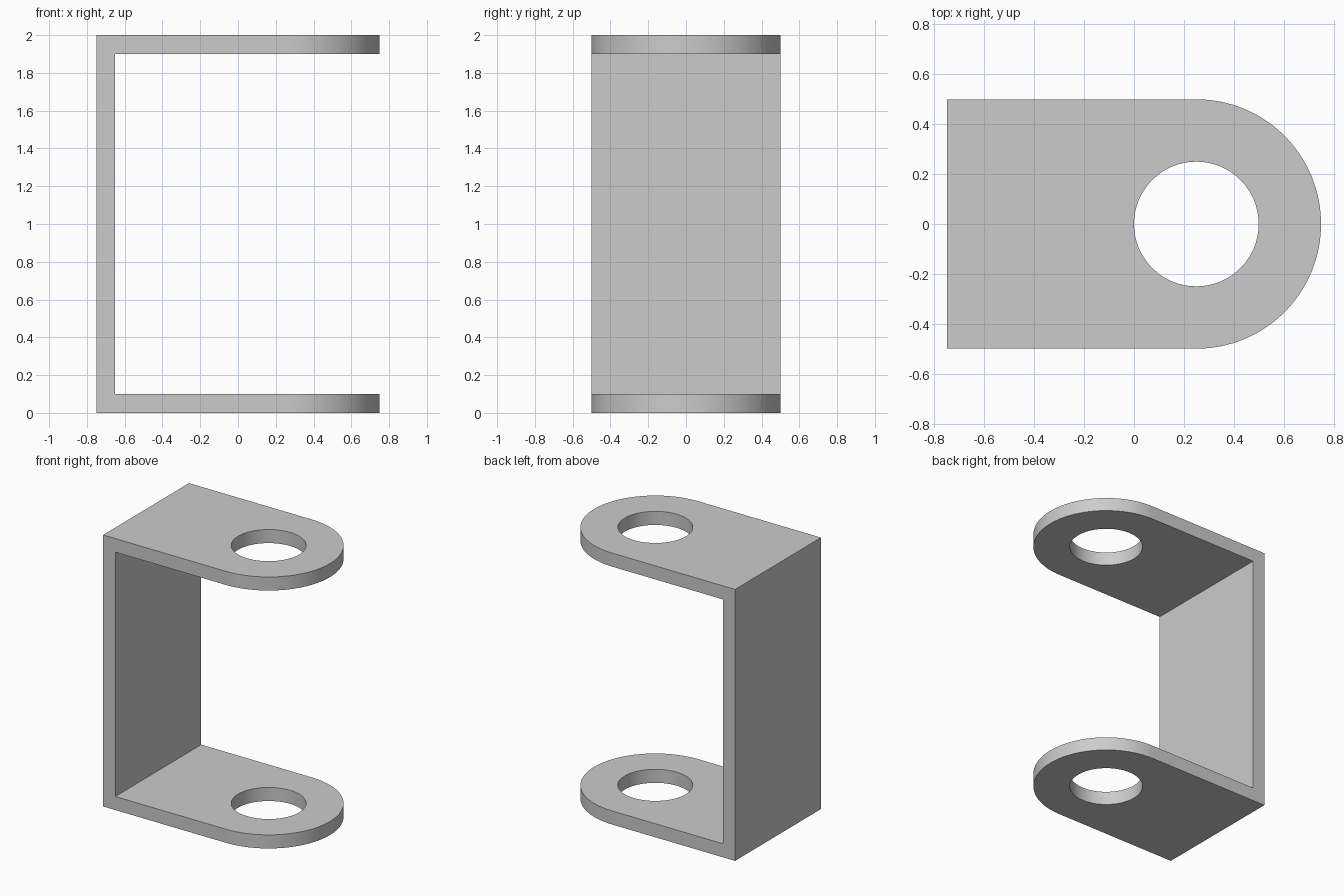
import bpy
import bmesh
from math import cos, sin, pi

cube = bpy.data.objects.get("Cube")
if cube:
    bpy.data.objects.remove(cube, do_unlink=True)

HALF_LENGTH, HALF_WIDTH, HEIGHT, THICK = 0.75, 0.5, 2.0, 0.1
HOLE_X, HOLE_RADIUS = 0.25, 0.25
SEGMENTS = 64

grey = bpy.data.materials.new("plain_grey")
grey.use_nodes = True
colour = (0.6, 0.6, 0.6, 1)
grey.diffuse_color = colour
grey.node_tree.nodes["Principled BSDF"].inputs["Base Color"].default_value = colour


def arc(radius, start, sweep, steps):
    """Points on an arc around the hole axis."""
    angles = [start + sweep * i / SEGMENTS for i in range(steps)]
    return [(HOLE_X + radius * cos(a), radius * sin(a)) for a in angles]


def prism(name, outline, bottom, top):
    """Extrude a counter-clockwise outline between two heights."""
    bm = bmesh.new()
    face = bm.faces.new([bm.verts.new((x, y, bottom)) for x, y in outline])
    raised = bmesh.ops.extrude_face_region(bm, geom=[face], use_keep_orig=True)
    verts = [v for v in raised["geom"] if isinstance(v, bmesh.types.BMVert)]
    bmesh.ops.translate(bm, verts=verts, vec=(0, 0, top - bottom))
    bmesh.ops.recalc_face_normals(bm, faces=bm.faces)
    mesh = bpy.data.meshes.new(name)
    bm.to_mesh(mesh)
    bm.free()
    mesh.materials.append(grey)
    obj = bpy.data.objects.new(name, mesh)
    bpy.context.collection.objects.link(obj)
    return obj


# Solid block with one rounded end
rounded_end = arc(HALF_WIDTH, -pi / 2, pi, SEGMENTS + 1)
back_corners = [(-HALF_LENGTH, HALF_WIDTH), (-HALF_LENGTH, -HALF_WIDTH)]
bracket = prism("bracket", rounded_end + back_corners, 0, HEIGHT)

# Gap between the two lugs, and the pin hole through both
inner = THICK - HALF_LENGTH
gap = prism("gap_cutter", [(inner, -1), (1, -1), (1, 1), (inner, 1)],
            THICK, HEIGHT - THICK)
hole = prism("hole_cutter", arc(HOLE_RADIUS, 0, 2 * pi, SEGMENTS),
             -THICK, HEIGHT + THICK)

bpy.ops.object.select_all(action="DESELECT")
bracket.select_set(True)
bpy.context.view_layer.objects.active = bracket
for cutter in (gap, hole):
    cutter.hide_render = True
    cut = bracket.modifiers.new(cutter.name, "BOOLEAN")
    cut.operation = "DIFFERENCE"
    cut.solver = "EXACT"
    cut.object = cutter
    bpy.ops.object.modifier_apply(modifier=cut.name)
    bpy.data.objects.remove(cutter, do_unlink=True)

bpy.ops.object.shade_smooth_by_angle()
